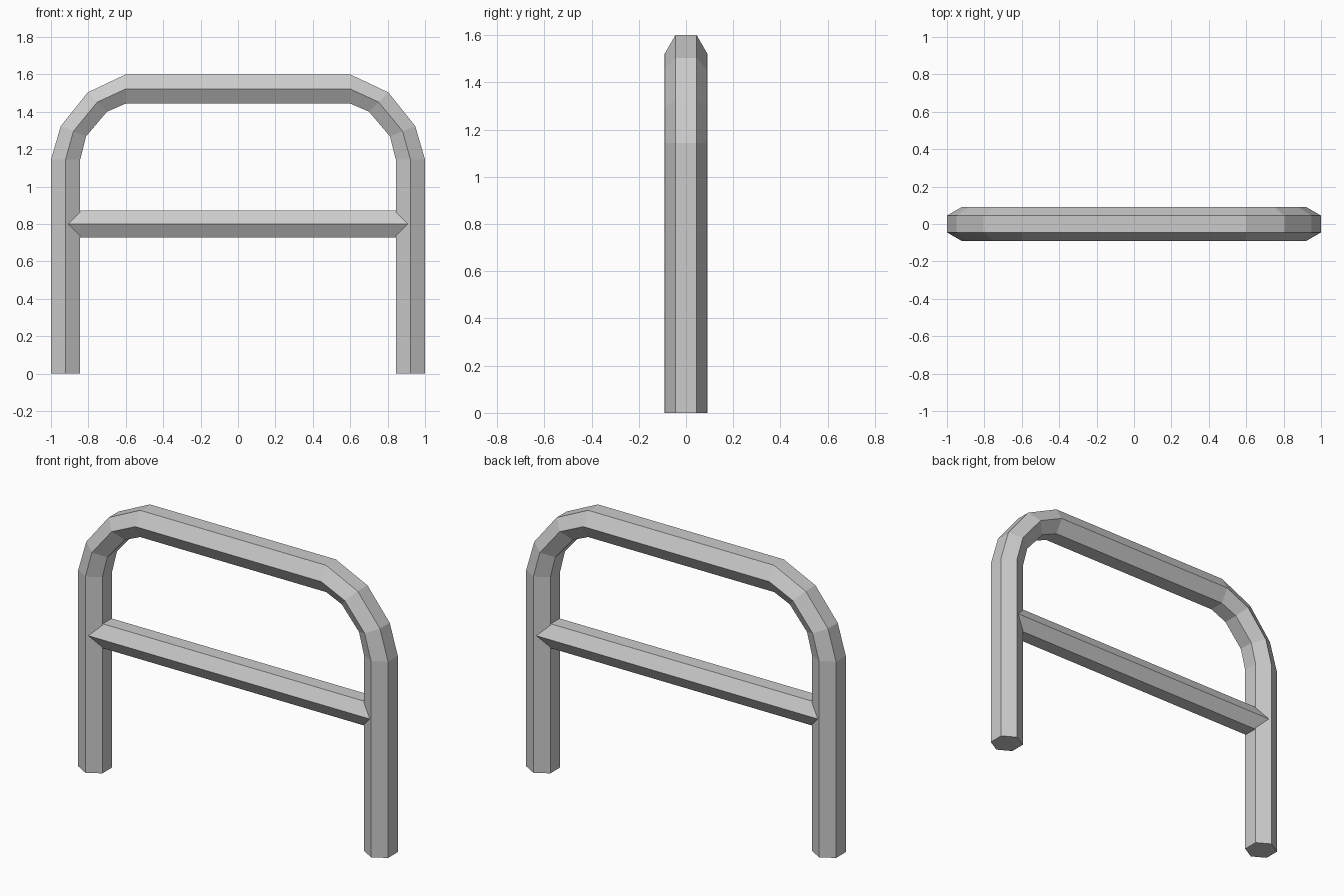
import bpy, bmesh
from math import radians, pi, cos, sin

if "Cube" in bpy.data.objects:
    bpy.data.objects.remove(bpy.data.objects["Cube"])

# Left half of the hoop path: x, z, tilt of the ring (degrees), half thickness
HALF = [
    (-0.922, 0.0, 0, 0.078),
    (-0.922, 1.144, 0, 0.078),
    (-0.880, 1.296, 22, 0.073),
    (-0.752, 1.452, 45, 0.073),
    (-0.600, 1.522, 90, 0.078),
]
# Mirror the path to get the right half
PATH = HALF + [(-x, z, 180 - a, h) for x, z, a, h in reversed(HALF)]
R = 0.09

# Hexagonal hoop: two legs, rounded corners and top rail
bm = bmesh.new()
rings = []
for x, z, tilt, half in PATH:
    ox, oz = -cos(radians(tilt)), sin(radians(tilt))  # outward direction
    ring = []
    for i in range(6):
        a = pi / 2 + i * pi / 3
        d = half * cos(a) / cos(pi / 6)
        ring.append(bm.verts.new((x + ox * d, R * sin(a), z + oz * d)))
    rings.append(ring)
for r0, r1 in zip(rings, rings[1:]):
    for i in range(6):
        j = (i + 1) % 6
        bm.faces.new((r0[i], r0[j], r1[j], r1[i]))
bm.faces.new(rings[0])
bm.faces.new(rings[-1])
bmesh.ops.recalc_face_normals(bm, faces=bm.faces)
mesh = bpy.data.meshes.new("hoop_frame")
bm.to_mesh(mesh)
bm.free()
bpy.context.collection.objects.link(bpy.data.objects.new("hoop_frame", mesh))

# Hexagonal crossbar running into both legs
bpy.ops.mesh.primitive_cylinder_add(vertices=6, radius=0.082, depth=1.84,
                                    location=(0, 0, 0.80), rotation=(0, pi / 2, 0))
bpy.context.object.name = "crossbar"
